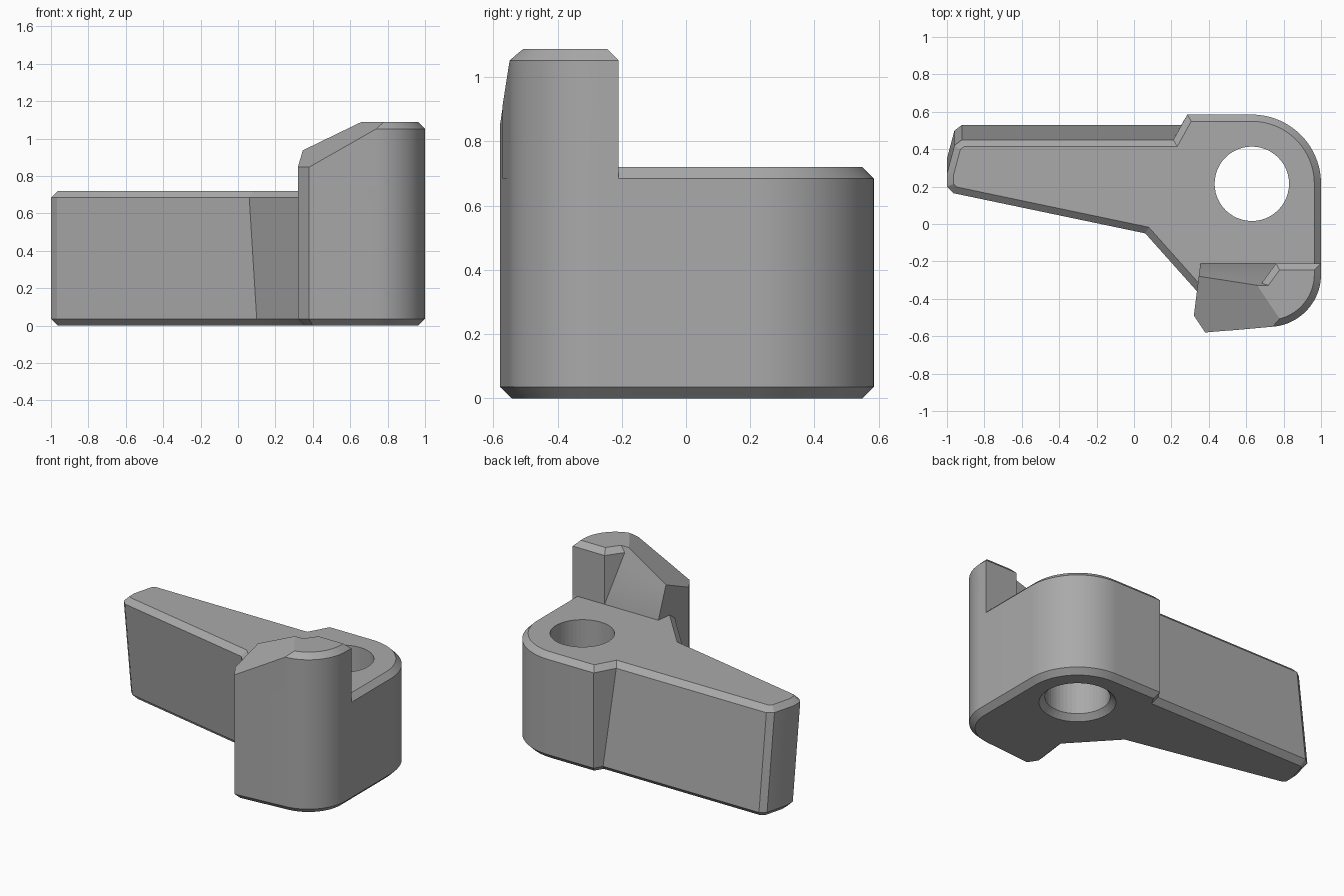
import bpy, bmesh
from math import sin, cos, radians, hypot
from mathutils import Vector

cube = bpy.data.objects.get("Cube")
if cube:
    bpy.data.objects.remove(cube)

grey = bpy.data.materials.new("plain grey")
grey.use_nodes = True
colour = (0.4, 0.4, 0.4, 1)
grey.diffuse_color = colour
grey.node_tree.nodes["Principled BSDF"].inputs["Base Color"].default_value = colour

CHAMFER = 0.036
LOW, SHOULDER, TOP, TAB_SHOULDER, TAB_TOP = 0.036, 0.684, 0.72, 1.052, 1.088


def arc(cx, cy, r, start, end, steps=20):
    angles = [radians(start + (end - start) * i / steps) for i in range(steps + 1)]
    return [(cx + r * cos(a), cy + r * sin(a)) for a in angles]


def inset(outline, d):
    """Move every edge of a counter-clockwise outline inwards by d."""
    result = []
    for i, p in enumerate(outline):
        p, a, b = Vector(p), Vector(outline[i - 1]), Vector(outline[(i + 1) % len(outline)])
        n1, n2 = [Vector((-e.y, e.x)).normalized() for e in (p - a, b - p)]
        result.append(tuple(p + (n1 + n2) * d / (1 + n1.dot(n2))))
    return result


def loft(name, layers, cuts=()):
    """Skin (outline, height) layers, then slice off whatever lies past each cut plane."""
    bm = bmesh.new()
    rings = [[bm.verts.new((x, y, z)) for x, y in outline] for outline, z in layers]
    bm.faces.new(rings[0][::-1])
    bm.faces.new(rings[-1])
    for low, high in zip(rings, rings[1:]):
        for i in range(len(low)):
            bm.faces.new((low[i - 1], low[i], high[i], high[i - 1]))
    for point, normal in cuts:
        bmesh.ops.bisect_plane(bm, geom=bm.verts[:] + bm.edges[:] + bm.faces[:],
                               plane_co=point, plane_no=normal, clear_outer=True)
        bmesh.ops.holes_fill(bm, edges=[e for e in bm.edges if e.is_boundary])
    bmesh.ops.recalc_face_normals(bm, faces=bm.faces[:])
    mesh = bpy.data.meshes.new(name)
    bm.to_mesh(mesh)
    bm.free()
    obj = bpy.data.objects.new(name, mesh)
    bpy.context.collection.objects.link(obj)
    mesh.materials.append(grey)
    return obj


def smooth(obj):
    bpy.ops.object.select_all(action="DESELECT")
    obj.select_set(True)
    bpy.context.view_layer.objects.active = obj
    bpy.ops.object.shade_smooth_by_angle(angle=radians(25))


# Shared outlines
front_corner = [(0.32, -0.49), (0.38, -0.58)]
front_arc = arc(0.72, -0.27, 0.28, -85.4, 0)
back_arc = arc(0.63, 0.215, 0.37, 0, 90, 28)
rounded_side = front_corner + front_arc + back_arc + [(0.285, 0.585)]

# Lever body: the arm leans, so its outline shifts between bottom and top
tip = [(-0.92, 0.45), (-0.96, 0.42), (-1, 0.27), (-1, 0.2), (-0.967, 0.165)]
upper = rounded_side + [(0.21, 0.45)] + tip + [(0.06, -0.05), (0.337, -0.36)]
lower = (rounded_side + [(0.253, 0.53)] + [(x, y + 0.08) for x, y in tip]
         + [(0.1, 0.02), (0.35, -0.25)])
body = loft("lever_body", [(inset(lower, CHAMFER), 0), (lower, LOW),
                           (upper, SHOULDER), (inset(upper, CHAMFER), TOP)])

# Pivot hole, flared at the bottom
hole = [(arc(0.63, 0.215, r, 0, 360 - 7.5, 47), z)
        for r, z in ((0.271, -0.036), (0.199, 0.036), (0.199, 0.9))]
cutter = loft("hole_cutter", hole)
cutter.hide_render = True
cutter.hide_set(True)
drill = body.modifiers.new("pivot_hole", "BOOLEAN")
drill.operation = "DIFFERENCE"
drill.solver = "EXACT"
drill.object = cutter

# Raised tab: a sloped wedge with an upright peak beside it
ramp = ((0.66, -0.33, TAB_TOP), (-0.54, -0.36, 1))
back_slope = ((0.5, -0.21, TOP), (0, 1, 0.32))
wedge_outline = [(0.355, -0.21)] + front_corner + front_arc + [(1, -0.21)]
peak_outline = [(0.76, -0.21), (0.4975, -0.571)] + front_arc + [(1, -0.21)]
for name, outline, cuts in (("tab_wedge", wedge_outline, (ramp, back_slope)),
                            ("tab_peak", peak_outline, (ramp,))):
    tab = loft(name, [(outline, SHOULDER), (outline, TAB_SHOULDER),
                      (inset(outline, CHAMFER), TAB_TOP)], cuts)
    smooth(tab)
smooth(body)
